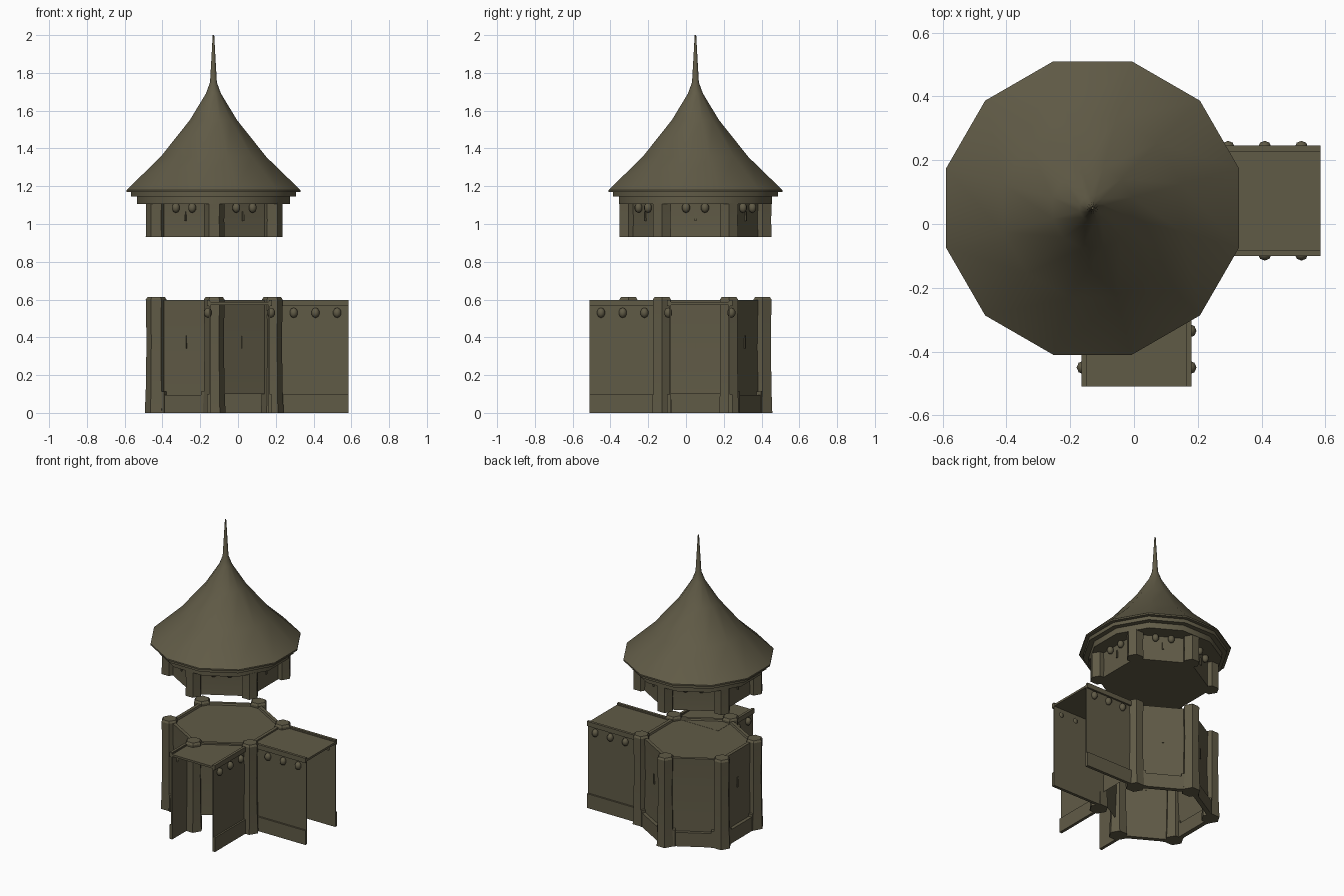
import bpy, bmesh, math
from mathutils import Vector, Matrix

if "Cube" in bpy.data.objects:
    bpy.data.objects.remove(bpy.data.objects["Cube"])

CX, CY, R = -0.126, 0.05, 0.355
stone = bpy.data.materials.new("olive_stone")
stone.diffuse_color = (0.118, 0.104, 0.062, 1)
stone.use_nodes = True
stone.node_tree.nodes["Principled BSDF"].inputs["Base Color"].default_value = stone.diffuse_color


def finish(name, bm, smooth=None):
    bmesh.ops.recalc_face_normals(bm, faces=bm.faces)
    me = bpy.data.meshes.new(name)
    bm.to_mesh(me)
    bm.free()
    me.materials.append(stone)
    ob = bpy.data.objects.new(name, me)
    bpy.context.collection.objects.link(ob)
    if smooth:
        bpy.ops.object.select_all(action='DESELECT')
        bpy.context.view_layer.objects.active = ob
        ob.select_set(True)
        bpy.ops.object.shade_smooth_by_angle(angle=math.radians(smooth))
    return ob


def lathe(bm, profile, n, turn, cx, cy, caps=(True, True)):
    """Rings of n corners from (radius, z) pairs."""
    rings = []
    for r, z in profile:
        rings.append([bm.verts.new((cx + r * math.cos(turn + i * math.tau / n),
                                    cy + r * math.sin(turn + i * math.tau / n), z)) for i in range(n)])
    for a, b in zip(rings, rings[1:]):
        for i in range(n):
            j = (i + 1) % n
            bm.faces.new((a[i], a[j], b[j], b[i]))
    if caps[0]:
        bm.faces.new(rings[0][::-1])
    if caps[1]:
        bm.faces.new(rings[-1])


def box(bm, centre, size, turn=0):
    m = Matrix.Translation(centre) @ Matrix.Rotation(turn, 4, 'Z') @ Matrix.Diagonal((*size, 1))
    bmesh.ops.create_cube(bm, size=1, matrix=m)


def drop(bm, pos, turn):
    """Rounded corbel stone."""
    m = Matrix.Translation(pos) @ Matrix.Rotation(turn, 4, 'Z') @ Matrix.Diagonal((0.022, 0.022, 0.027, 1))
    bmesh.ops.create_uvsphere(bm, u_segments=8, v_segments=5, radius=1, matrix=m)


def on_face(k, along, out, z):
    """Point on hexagon side k."""
    a = k * math.pi / 3
    d = R * math.cos(math.pi / 6) + out
    return Vector((CX + d * math.cos(a) - along * math.sin(a), CY + d * math.sin(a) + along * math.cos(a), z))


# roof: 12-sided curved cone with spire and stepped eaves
bm = bmesh.new()
c15 = 1 / math.cos(math.pi / 12)
prof = [(0.36, 1.105), (0.405, 1.105), (0.405, 1.145), (0.437, 1.145), (0.437, 1.17), (0.46, 1.17),
        (0.46, 1.18), (0.28, 1.355), (0.125, 1.55), (0.04, 1.69), (0.018, 1.75), (0.004, 2.0)]
lathe(bm, [(r * c15, z) for r, z in prof], 12, math.pi / 12, -0.13, CY)
finish("roof", bm, 40)

# upper chamber
bm = bmesh.new()
lathe(bm, [(R, 0.93), (R - 0.005, 1.02), (R, 1.11)], 6, math.pi / 6, CX, CY)
finish("upper_chamber", bm, 30)

# lower tower: thin hexagonal shell, open at the foot of the two passage sides (0 and 5)
bm = bmesh.new()
levels = [(R + 0.004, 0), (R + 0.002, 0.1), (R - 0.008, 0.35), (R, 0.597)]
lathe(bm, levels, 6, math.pi / 6, CX, CY, (False, False))
gone = []
for f in bm.faces:
    c = f.calc_center_median()
    a = round(math.degrees(math.atan2(c.y - CY, c.x - CX)))
    if c.z < 0.1 and a in (0, -60):
        gone.append(f)
bmesh.ops.delete(bm, geom=gone, context='FACES')
finish("lower_tower", bm, 30)

# floor of the open storey with a low rim
bm = bmesh.new()
lathe(bm, [(R - 0.002, 0.565), (R, 0.597), (R - 0.025, 0.597), (R - 0.03, 0.585)], 6, math.pi / 6, CX, CY)
finish("open_storey_floor", bm)

# corner pillars in both storeys
bm = bmesh.new()
for k in range(6):
    a = math.pi / 6 + k * math.pi / 3
    x, y = CX + R * math.cos(a), CY + R * math.sin(a)
    lathe(bm, [(0.060, 0), (0.055, 0.12), (0.051, 0.38), (0.055, 0.6), (0.046, 0.613)],
          6, a + math.pi / 6, x, y)
    lathe(bm, [(0.055, 0.93), (0.053, 1.02), (0.055, 1.11)], 6, a + math.pi / 6, x, y)
finish("corner_pillars", bm, 30)

# plinths along the tower foot
bm = bmesh.new()
for k in range(1, 5):
    turn = k * math.pi / 3
    box(bm, on_face(k, 0, 0.01, 0.048), (0.03, 0.25, 0.096), turn)
    for s in (-1, 1):
        box(bm, on_face(k, s * 0.128, 0.012, 0.057), (0.034, 0.03, 0.114), turn)
finish("tower_plinths", bm)

# arrow slits and eave corbels
bm = bmesh.new()
for k in range(6):
    turn = k * math.pi / 3
    box(bm, on_face(k, 0, -0.005, 0.375), (0.008, 0.012, 0.07), turn)
    box(bm, on_face(k, 0, 0, 1.04), (0.008, 0.01, 0.05), turn)
finish("arrow_slits", bm)
bm = bmesh.new()
for k in range(6):
    for s in (-0.05, 0.05):
        p = on_face(k, s, 0.012, 1.086)
        drop(bm, p, k * math.pi / 3)
finish("eave_corbels", bm, 50)


def wing(name, mid, start_lo, start_hi, end, half, place):
    """Open-ended passage; place maps (along, across, z) to the world."""
    bm = bmesh.new()

    def slab(a0, a1, b0, b1, z0, z1):
        p, q = place(a0, b0, z0), place(a1, b1, z1)
        box(bm, (p + q) / 2, [max(abs(v), 0.001) for v in q - p])

    for s, st in ((-1, start_lo), (1, start_hi)):
        o = mid + s * half
        slab(st, end, o - s * 0.012, o - s * 0.02, 0, 0.59)      # wall
        slab(st, end, o, o - s * 0.02, 0, 0.098)                 # base course
        slab(st, end, o, o - s * 0.018, 0.565, 0.598)            # parapet
    slab(min(start_lo, start_hi), end, mid - half + 0.01, mid + half - 0.01, 0.572, 0.586)   # walkway
    finish(name, bm)
    bm = bmesh.new()
    for s in (-1, 1):
        for t in (0.06, 0.175, 0.29):
            drop(bm, place(end - t, mid + s * (half - 0.006), 0.53), 0)
    finish(name + "_corbels", bm, 50)


# passages to the right and to the front
wing("right_passage", 0.073, 0.18, 0.18, 0.585, 0.173, lambda a, b, z: Vector((a, b, z)))
wing("front_passage", 0.008, 0.30, 0.13, 0.51, 0.173, lambda a, b, z: Vector((b, -a, z)))
